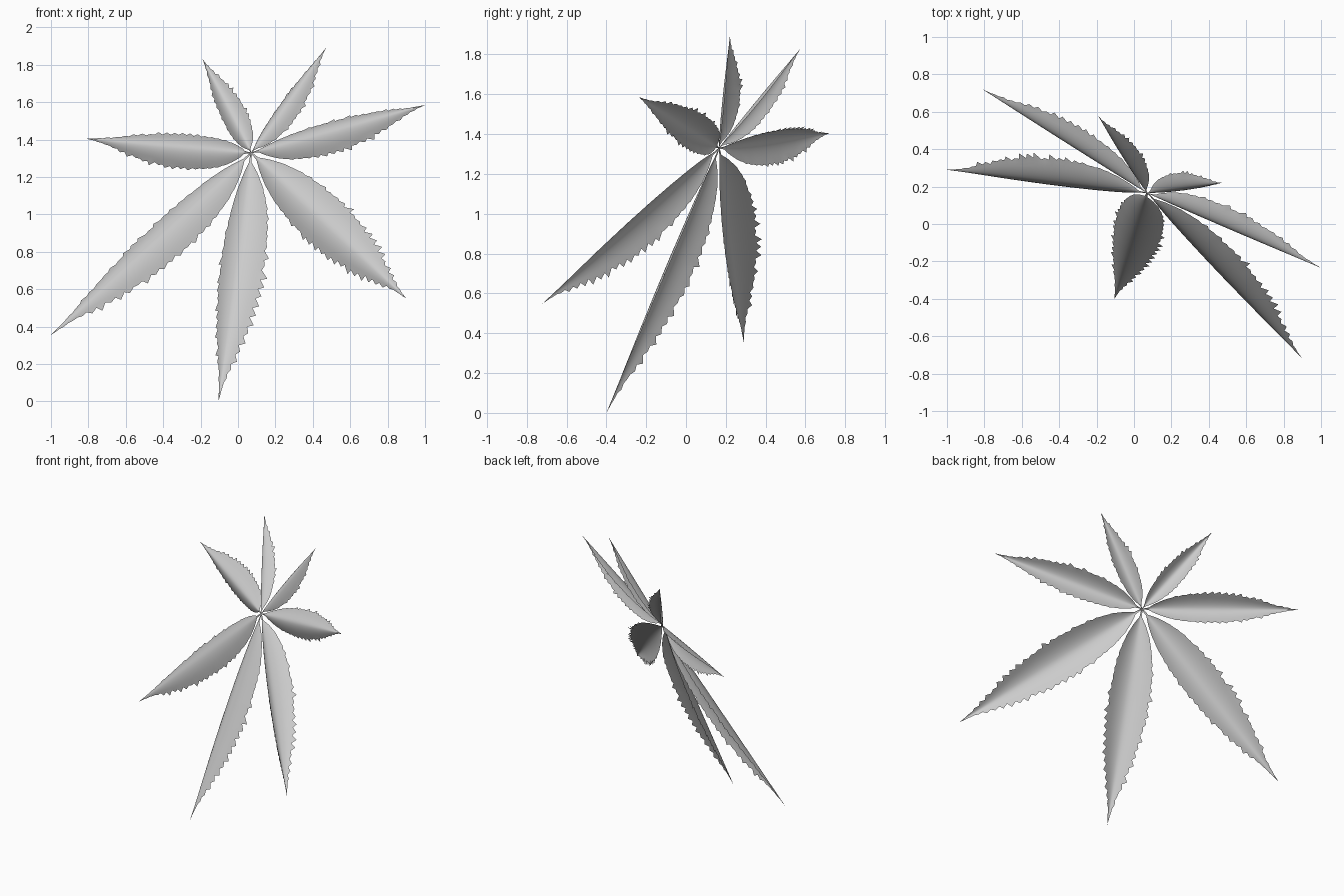
import bpy, random
from mathutils import Vector

if "Cube" in bpy.data.objects:
    bpy.data.objects.remove(bpy.data.objects["Cube"])

random.seed(11)
CENTER = Vector((0.07, 0.165, 1.33))
NORMAL = Vector((-0.57, -1.0, 0.49)).normalized()

# half-width along a leaflet: (position, fraction of full width)
PROFILE = [(0, 0.03), (0.04, 0.06), (0.07, 0.28), (0.13, 0.57), (0.2, 0.78), (0.3, 0.94),
           (0.42, 1), (0.55, 0.93), (0.7, 0.69), (0.8, 0.43), (0.88, 0.2), (0.94, 0.08), (1, 0)]
COLUMNS = 14


def width_at(t):
    for (a, wa), (b, wb) in zip(PROFILE, PROFILE[1:]):
        if t <= b:
            return wa + (wb - wa) * (t - a) / (b - a)
    return 0.0


def leaflet(name, tip, half_width, depth, teeth):
    axis = Vector(tip) - CENTER
    length = axis.length
    axis.normalize()
    side = NORMAL.cross(axis).normalized()
    verts, faces = [], []
    rows = teeth * 2
    for r in range(rows + 1):
        t = r / rows
        f = width_at(t)
        # serrated margins: odd rows jut out and forward, unevenly
        bite = {}
        for sgn in (-1, 1):
            amp = min(1, max(0, (t - 0.12) / 0.3)) * min(1, f * 2)
            size = amp * random.uniform(0.05, 1.1) if r % 2 else -0.3 * amp * random.random()
            bite[sgn] = (size * 0.17 * half_width, max(0, size) * 0.6 * length / rows)
        for c in range(COLUMNS + 1):
            u = 2 * c / COLUMNS - 1
            out, fwd = bite[1 if u > 0 else -1] if c in (0, COLUMNS) else (0, 0)
            s = u * (half_width * f * 0.97) + (out if u > 0 else -out)
            drop = depth * f * abs(u) ** 1.7 + out * 0.6
            verts.append(CENTER + axis * (t * length + fwd) + side * s - NORMAL * drop)
    n = COLUMNS + 1
    for r in range(rows):
        for c in range(COLUMNS):
            a = r * n + c
            faces.append((a, a + 1, a + n + 1, a + n))
    mesh = bpy.data.meshes.new(name)
    mesh.from_pydata(verts, [], faces)
    mesh.validate()
    for p in mesh.polygons:
        p.use_smooth = True
    obj = bpy.data.objects.new(name, mesh)
    bpy.context.collection.objects.link(obj)


# seven leaflets fanning from one point, arched toward the front
leaflet("lower_left_leaflet", (-1.0, 0.29, 0.355), 0.132, 0.068, 26)
leaflet("bottom_leaflet", (-0.105, -0.40, 0.0), 0.138, 0.068, 26)
leaflet("lower_right_leaflet", (0.90, -0.72, 0.55), 0.138, 0.068, 26)
leaflet("right_leaflet", (1.0, -0.235, 1.585), 0.097, 0.07, 22)
leaflet("upper_right_leaflet", (0.47, 0.22, 1.89), 0.07, 0.052, 18)
leaflet("upper_left_leaflet", (-0.19, 0.575, 1.83), 0.07, 0.052, 18)
leaflet("left_leaflet", (-0.81, 0.72, 1.405), 0.099, 0.07, 22)
